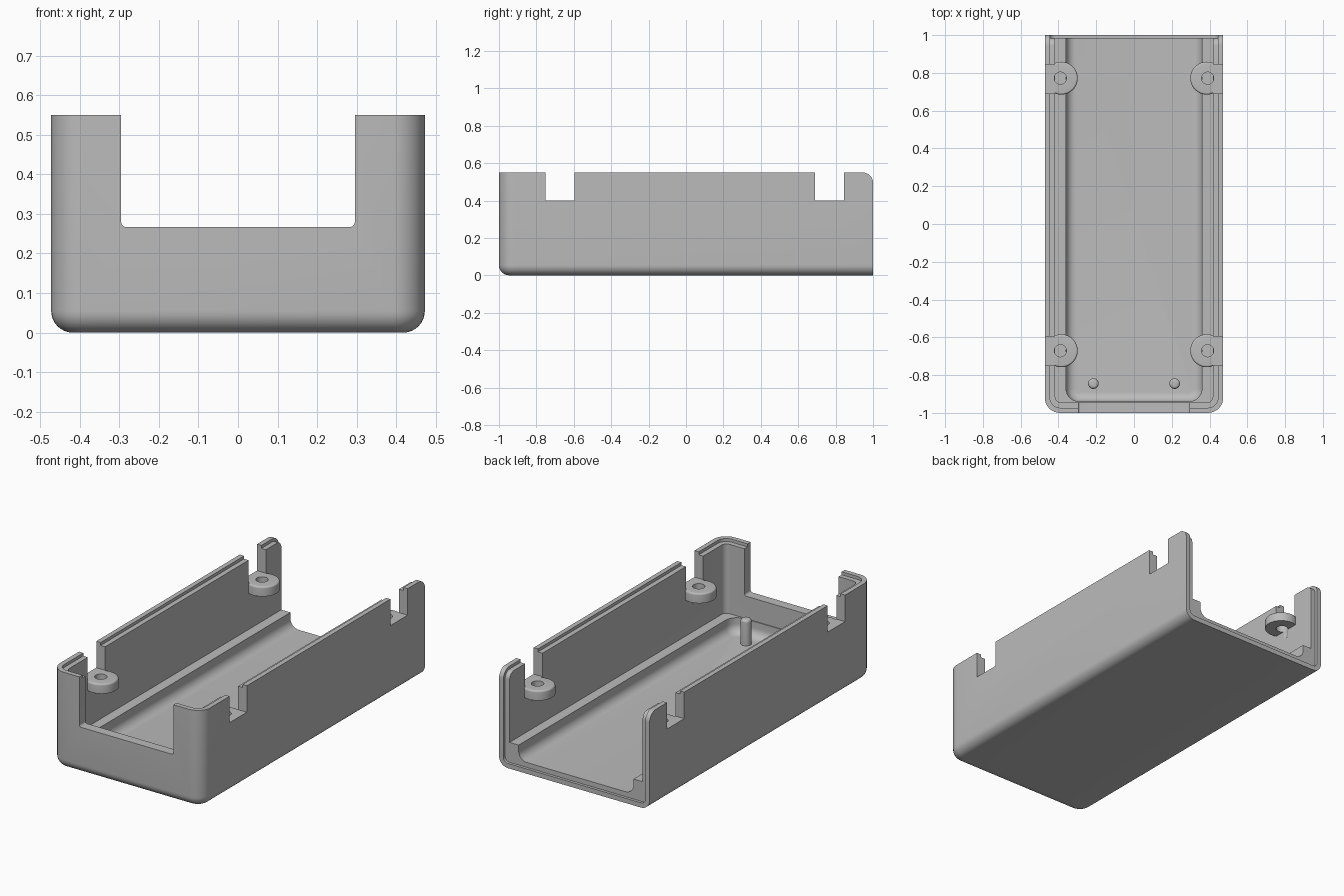
import bpy
import bmesh
from math import radians
from mathutils import Matrix, Vector

default = bpy.data.objects.get("Cube")
if default:
    bpy.data.objects.remove(default, do_unlink=True)

# Single grey plastic
plastic = bpy.data.materials.new("grey_plastic")
plastic.use_nodes = True
plastic.diffuse_color = (0.5, 0.5, 0.5, 1)
plastic.node_tree.nodes["Principled BSDF"].inputs["Base Color"].default_value = (0.5, 0.5, 0.5, 1)


def finish(bm, name):
    bmesh.ops.recalc_face_normals(bm, faces=bm.faces)
    mesh = bpy.data.meshes.new(name)
    bm.to_mesh(mesh)
    bm.free()
    mesh.materials.append(plastic)
    obj = bpy.data.objects.new(name, mesh)
    bpy.context.collection.objects.link(obj)
    return obj


def same(a, b):
    return abs(a - b) < 1e-4


def block(name, lo, hi, upright=0, bottom=0, back_top=0, sill=0):
    """Box with optional rounding of front uprights, bottom rim, back top edge or y-wise bottom edges."""
    lo, hi = Vector(lo), Vector(hi)
    bm = bmesh.new()
    bmesh.ops.create_cube(bm, size=1)
    for v in bm.verts:
        v.co = [lo[i] if v.co[i] < 0 else hi[i] for i in range(3)]

    def at(a, b, axis, value):
        return same(a[axis], value) and same(b[axis], value)

    rules = (
        (upright, lambda a, b: at(a, b, 1, lo.y) and not same(a.z, b.z)),
        (bottom, lambda a, b: at(a, b, 2, lo.z) and not at(a, b, 1, hi.y)),
        (back_top, lambda a, b: at(a, b, 1, hi.y) and at(a, b, 2, hi.z)),
        (sill, lambda a, b: at(a, b, 2, lo.z) and not same(a.y, b.y)),
    )
    for radius, rule in rules:
        if radius:
            edges = [e for e in bm.edges if rule(e.verts[0].co, e.verts[1].co)]
            bmesh.ops.bevel(bm, geom=edges, offset=radius, segments=8,
                            profile=0.5, affect='EDGES', clamp_overlap=False)
    return finish(bm, name)


def disc(name, x, y, z0, z1, radius, round_top=0):
    bm = bmesh.new()
    bmesh.ops.create_cone(bm, cap_ends=True, segments=48, radius1=radius, radius2=radius,
                          depth=z1 - z0, matrix=Matrix.Translation((x, y, (z0 + z1) / 2)))
    if round_top:
        edges = [e for e in bm.edges if all(same(v.co.z, z1) for v in e.verts)]
        bmesh.ops.bevel(bm, geom=edges, offset=round_top, segments=5, profile=0.5, affect='EDGES')
    return finish(bm, name)


def combine(target, tool, operation='DIFFERENCE'):
    mod = target.modifiers.new("combine", 'BOOLEAN')
    mod.object, mod.operation, mod.solver = tool, operation, 'EXACT'
    bpy.context.view_layer.objects.active = target
    bpy.ops.object.modifier_apply(modifier=mod.name)
    bpy.data.objects.remove(tool, do_unlink=True)


def smooth(obj):
    bpy.ops.object.select_all(action='DESELECT')
    obj.select_set(True)
    bpy.context.view_layer.objects.active = obj
    bpy.ops.object.shade_smooth_by_angle(angle=radians(30))


# Outer tray, open at the back and top
shell = block("case_shell", (-0.472, -1, 0), (0.472, 1, 0.55),
              upright=0.08, bottom=0.055, back_top=0.055)

# Upper cavity and deeper floor channel between the side ledges
combine(shell, block("cavity", (-0.417, -0.945, 0.14), (0.417, 1.2, 1), upright=0.03))
combine(shell, block("channel", (-0.36, -0.94, 0.055), (0.36, 1.2, 0.3), upright=0.07, bottom=0.05))

# Stepped lip running along the top rim and around the back opening
lip = block("lip", (-0.445, -0.973, 0.027), (0.445, 1.2, 1), upright=0.053, bottom=0.028)
combine(lip, block("lip_core", (-0.7, -1.5, -0.5), (0.7, 0.984, 0.533), back_top=0.04))
combine(shell, lip)

# Front window
combine(shell, block("front_window", (-0.295, -1.2, 0.267), (0.295, -0.9, 1), sill=0.012))

# Side notches, each with a screw boss on both walls
for y0, y1, centre in ((-0.75, -0.595, -0.671), (0.69, 0.845, 0.772)):
    combine(shell, block("side_notch", (-0.7, y0, 0.4), (0.7, y1, 1)))
    for side in (-1, 1):
        combine(shell, disc("screw_boss", side * 0.385, centre, 0.345, 0.4, 0.087, 0.01), 'UNION')
        combine(shell, disc("screw_hole", side * 0.39, centre, 0.3, 0.5, 0.032))
smooth(shell)

# Locating pins on the floor
for side, label in ((1, "left"), (-1, "right")):
    smooth(disc(label + "_locating_pin", side * 0.215, -0.845, 0.04, 0.2, 0.028, 0.015))
